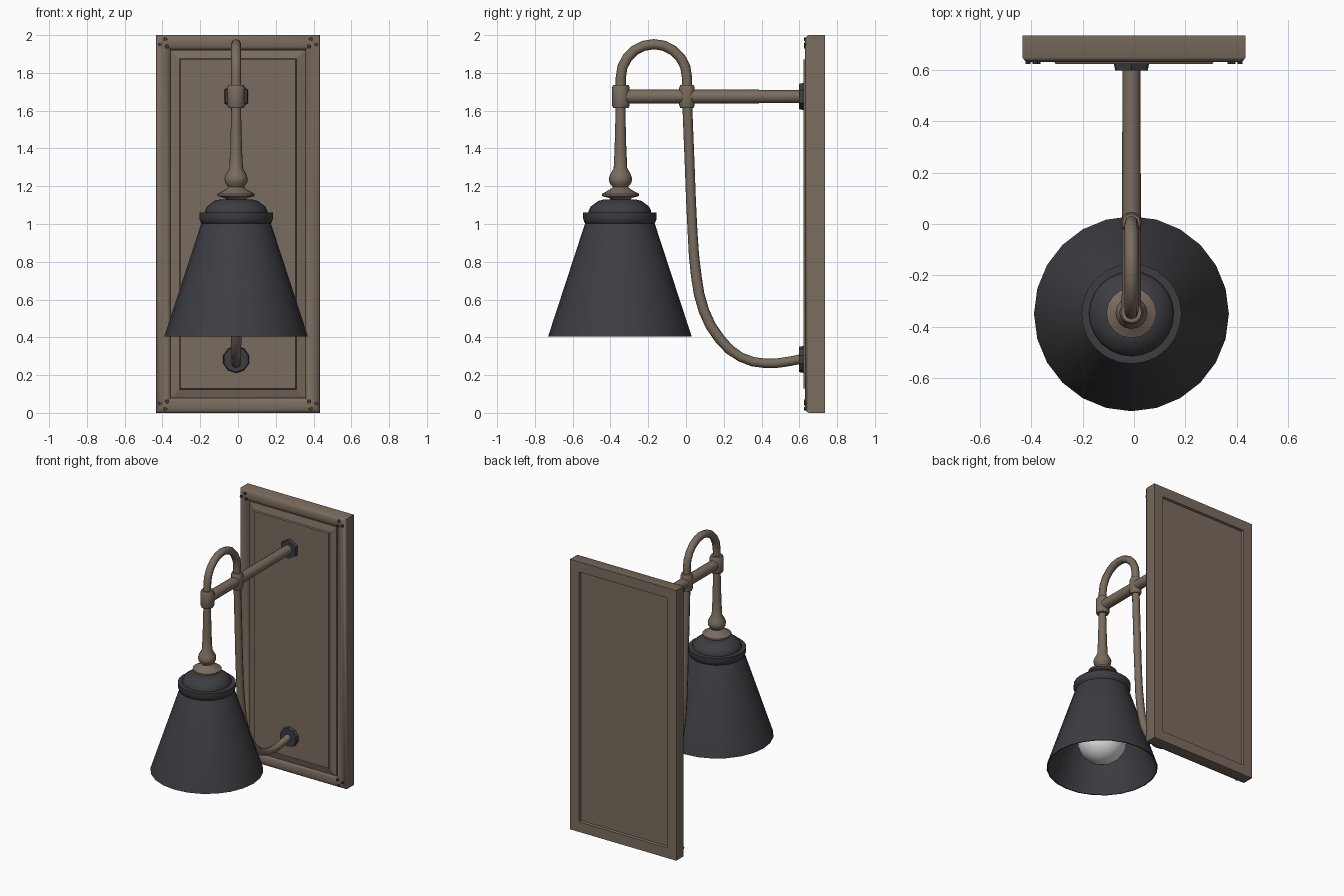
import bpy, bmesh, math
from mathutils import Matrix, Vector

cube = bpy.data.objects.get("Cube")
if cube:
    bpy.data.objects.remove(cube)


def material(name, rgb):
    m = bpy.data.materials.new(name)
    m.use_nodes = True
    m.diffuse_color = (*rgb, 1)
    bsdf = m.node_tree.nodes["Principled BSDF"]
    bsdf.inputs["Base Color"].default_value = (*rgb, 1)
    bsdf.inputs["Roughness"].default_value = 0.6
    return m


BRONZE = material("warm bronze", (0.195, 0.15, 0.113))
DARK = material("charcoal metal", (0.047, 0.046, 0.055))
GLASS = material("white bulb", (0.8, 0.8, 0.8))

AXIS = -0.01      # sideways position of the lamp
LAMP_Y = -0.35    # centre of the shade
BEND_Y = 0.005    # rear clamp
BAR_Z = 1.675     # height of the arm
WALL_Y = 0.625


def smooth(obj, angle=40):
    bpy.ops.object.select_all(action="DESELECT")
    obj.select_set(True)
    bpy.context.view_layer.objects.active = obj
    bpy.ops.object.shade_smooth_by_angle(angle=math.radians(angle))


def finish(name, bm, mat, angle=40):
    bmesh.ops.remove_doubles(bm, verts=bm.verts, dist=1e-5)
    bmesh.ops.recalc_face_normals(bm, faces=bm.faces)
    mesh = bpy.data.meshes.new(name)
    bm.to_mesh(mesh)
    bm.free()
    mesh.materials.append(mat)
    obj = bpy.data.objects.new(name, mesh)
    bpy.context.collection.objects.link(obj)
    if angle:
        smooth(obj, angle)
    return obj


def lathe(name, profile, mat, y, steps=24, angle=40):
    """Spin (radius, height) points around a vertical axis."""
    bm = bmesh.new()
    verts = [bm.verts.new((AXIS + r, y, z)) for r, z in profile]
    edges = [bm.edges.new(pair) for pair in zip(verts, verts[1:])]
    bmesh.ops.spin(bm, geom=verts + edges, cent=(AXIS, y, 0), axis=(0, 0, 1),
                   angle=math.tau, steps=steps)
    return finish(name, bm, mat, angle)


def rect_loft(name, profile, mat, closed=False, angle=40):
    """Loft rectangles of the plate outline through (inset, y) points."""
    bm = bmesh.new()
    loops = []
    for d, y in profile:
        x = 0.435 - d
        loops.append([bm.verts.new(p) for p in
                      ((-x, y, d), (x, y, d), (x, y, 2 - d), (-x, y, 2 - d))])
    following = loops[1:] + loops[:1] if closed else loops[1:]
    for a, b in zip(loops, following):
        for i in range(4):
            j = (i + 1) % 4
            bm.faces.new((a[i], a[j], b[j], b[i]))
    if not closed:
        bm.faces.new(loops[0])
        bm.faces.new(loops[-1])
    return finish(name, bm, mat, angle)


def disc(name, x, z, y0, y1, radius, sides, mat, angle=None):
    """Short cylinder along y, tapering slightly to the front."""
    bm = bmesh.new()
    spot = Matrix.Translation((x, (y0 + y1) / 2, z)) @ Matrix.Rotation(math.pi / 2, 4, "X")
    bmesh.ops.create_cone(bm, cap_ends=True, segments=sides, radius1=radius,
                          radius2=radius * 0.93, depth=y1 - y0, matrix=spot)
    return finish(name, bm, mat, angle)


def tube(name, points, radii, mat, steps=1):
    """Round tube through (y, z) points in the lamp's middle plane."""
    curve = bpy.data.curves.new(name, "CURVE")
    curve.dimensions = "3D"
    curve.bevel_depth = 1
    curve.bevel_resolution = 2
    curve.use_fill_caps = True
    curve.resolution_u = steps
    spline = curve.splines.new("BEZIER")
    spline.bezier_points.add(len(points) - 1)
    for bp, (y, z), r in zip(spline.bezier_points, points, radii):
        bp.co = (AXIS, y, z)
        bp.radius = r
        bp.handle_left_type = bp.handle_right_type = "AUTO"
    curve.materials.append(mat)
    obj = bpy.data.objects.new(name, curve)
    bpy.context.collection.objects.link(obj)
    bpy.ops.object.select_all(action="DESELECT")
    obj.select_set(True)
    bpy.context.view_layer.objects.active = obj
    bpy.ops.object.convert(target="MESH")
    smooth(bpy.context.object, 50)


# Wall plate: mitred moulding around a raised panel
rect_loft("plate_frame", [(0, 0.735), (0, 0.65), (0.008, 0.637), (0.025, 0.631),
                          (0.045, 0.632), (0.062, 0.638), (0.075, 0.65),
                          (0.082, 0.665), (0.082, 0.715), (0.075, 0.735)],
          BRONZE, closed=True)
rect_loft("plate_panel", [(0.078, 0.72), (0.078, 0.645), (0.125, 0.632),
                          (0.13, 0.623)], BRONZE, angle=20)

# Three small rivets in each corner
for sx in (-1, 1):
    for top in (False, True):
        for u, v in ((0.022, 0.05), (0.05, 0.022), (0.06, 0.06)):
            disc("corner_rivet", sx * (0.435 - u), 2 - v if top else v,
                 0.624, 0.645, 0.011, 8, DARK)

# Nuts holding the arm and the lower tube to the plate
for name, z, sides in (("upper_nut", BAR_Z, 6), ("lower_nut", 0.283, 10)):
    disc(name, AXIS, z, 0.598, WALL_Y, 0.072, sides, DARK)

# Straight arm and its two clamps
tube("arm", [(LAMP_Y, BAR_Z), (WALL_Y, BAR_Z)], [0.038, 0.035], BRONZE)
for name, y, r in (("front_clamp", -0.345, 0.047), ("rear_clamp", BEND_Y, 0.041)):
    lathe(name, [(0, 1.613), (r * 0.85, 1.613), (r, 1.628), (r, 1.722),
                 (r * 0.85, 1.737), (0, 1.737)], BRONZE, y, steps=12)

# Arch over the two clamps
mid, reach = (BEND_Y - 0.345) / 2, (BEND_Y + 0.345) / 2
arch = [(mid - reach * math.cos(math.pi * i / 10),
         1.777 + reach * math.sin(math.pi * i / 10)) for i in range(11)]
arch = [(-0.345, 1.7)] + arch + [(BEND_Y, 1.7)]
tube("arch", arch, [0.027] * len(arch), BRONZE)

# Long tube sweeping down and back to the plate
sweep = [(0.006, 1.65), (0.02, 1.3), (0.035, 0.95), (0.055, 0.72), (0.095, 0.54),
         (0.18, 0.39), (0.29, 0.295), (0.42, 0.262), (0.53, 0.27), (0.62, 0.288)]
tube("sweep_tube", sweep, [0.026] * 3 + [0.028] * 3 + [0.025] * 4, BRONZE, steps=2)

# Turned stem above the shade
lathe("stem", [(0, 1.12), (0.05, 1.125), (0.06, 1.138), (0.098, 1.148), (0.098, 1.16),
               (0.06, 1.18), (0.04, 1.195), (0.058, 1.218), (0.062, 1.24),
               (0.055, 1.262), (0.036, 1.295), (0.031, 1.4), (0.025, 1.63), (0, 1.63)],
      BRONZE, -0.347, steps=16)

# Shade: cap, collar and thin open cone
lathe("shade_cap", [(0.165, 1.04), (0.165, 1.07), (0.155, 1.092), (0.115, 1.122),
                    (0.085, 1.13), (0, 1.13)], DARK, LAMP_Y)
lathe("shade_collar", [(0.15, 1.06), (0.195, 1.06), (0.195, 1.028), (0.186, 1.005),
                       (0.178, 1.0)], DARK, LAMP_Y)
lathe("shade", [(0, 1.035), (0.165, 1.035), (0.182, 1.01), (0.38, 0.405), (0.373, 0.405),
                (0.172, 1.0), (0, 1.02)], DARK, LAMP_Y)

# Bulb with its neck
globe = [(0.17 * math.sin(math.pi * i / 12), 0.62 - 0.17 * math.cos(math.pi * i / 12))
         for i in range(10)]
lathe("bulb", globe + [(0.07, 0.82), (0.055, 0.92), (0.055, 1.02)], GLASS, LAMP_Y,
      angle=60)
